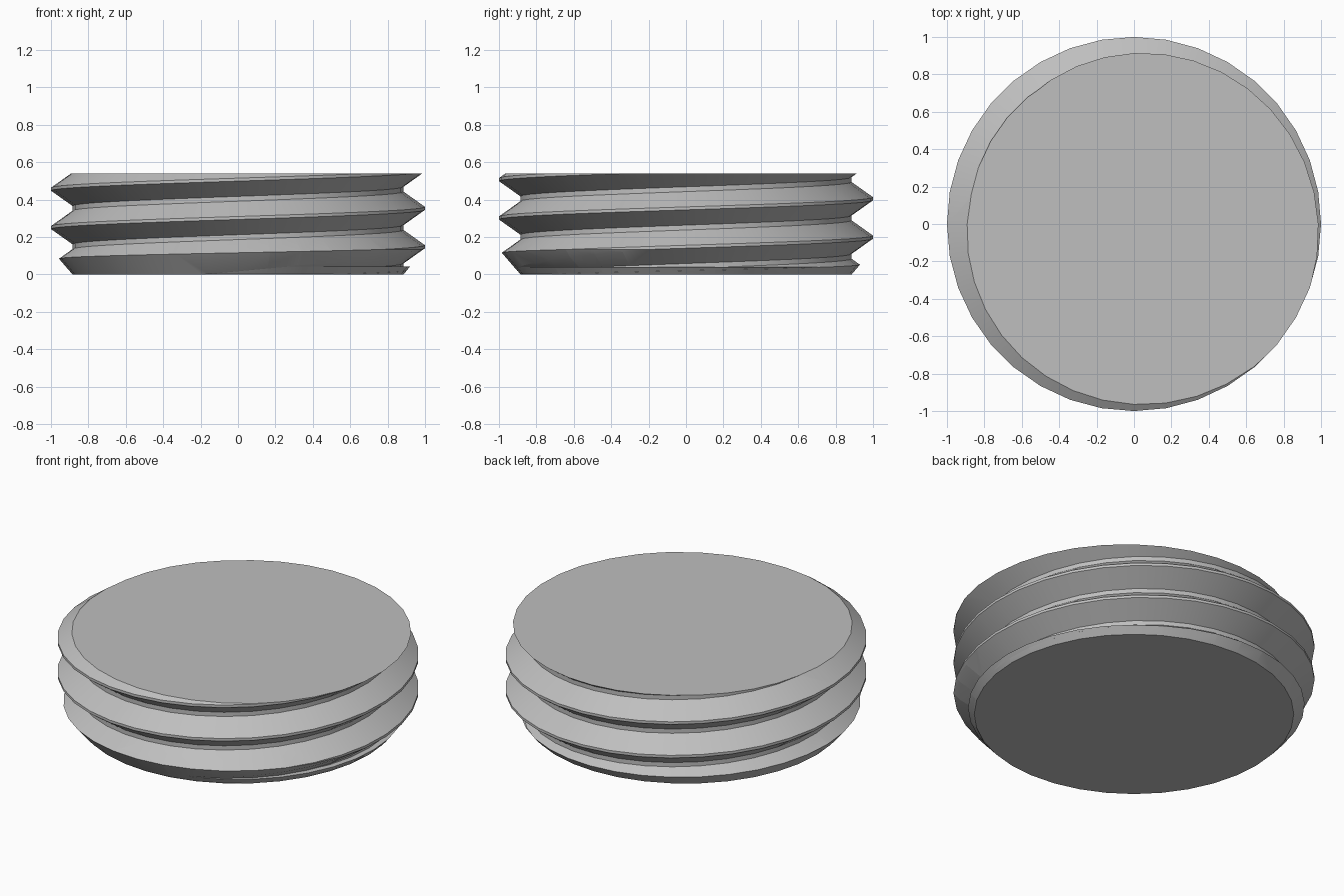
import bpy, bmesh, math
from mathutils import Vector

cube = bpy.data.objects.get("Cube")
if cube:
    bpy.data.objects.remove(cube)

SIDES, PITCH, HEIGHT = 36, 0.205, 0.54
CREST, ROOT = 1.0, 0.885
CREST_FLAT, ROOT_FLAT = 0.008, 0.013   # half heights of the flats
CREST_Z = 0.353                        # crest height at angle zero
TAPER = 0.86                           # outward slope of the bottom chamfer

grey = bpy.data.materials.new("plain_grey")
grey.use_nodes = True
colour = (0.52, 0.52, 0.52, 1)
grey.diffuse_color = colour
grey.node_tree.nodes["Principled BSDF"].inputs["Base Color"].default_value = colour


def make_object(name, bm):
    bmesh.ops.recalc_face_normals(bm, faces=bm.faces)
    mesh = bpy.data.meshes.new(name)
    bm.to_mesh(mesh)
    bm.free()
    mesh.materials.append(grey)
    obj = bpy.data.objects.new(name, mesh)
    bpy.context.collection.objects.link(obj)
    return obj


def frustum(name, z0, z1, inset):
    """Chamfer-shaped cone section, used as cutter and as rim."""
    bm = bmesh.new()
    rings = []
    for z in (z0, z1):
        r = ROOT + TAPER * z - inset
        rings.append([bm.verts.new((r * math.cos(2 * math.pi * i / SIDES),
                                    r * math.sin(2 * math.pi * i / SIDES), z))
                      for i in range(SIDES)])
    for i in range(SIDES):
        j = (i + 1) % SIDES
        bm.faces.new((rings[0][i], rings[0][j], rings[1][j], rings[1][i]))
    bm.faces.new(rings[0])
    bm.faces.new(rings[1])
    return make_object(name, bm)


# Threaded wall: one profile swept along a helix, trimmed flat and capped
half = PITCH / 2
profile = [(ROOT, ROOT_FLAT - half), (CREST, -CREST_FLAT), (CREST, CREST_FLAT),
           (ROOT, half - ROOT_FLAT), (ROOT, half + ROOT_FLAT)]
bm = bmesh.new()
previous = None
for step in range(-4 * SIDES, 3 * SIDES + 1):
    a = 2 * math.pi * step / SIDES
    lift = CREST_Z + PITCH * step / SIDES
    column = [bm.verts.new((r * math.cos(a), r * math.sin(a), z + lift)) for r, z in profile]
    if previous:
        for k in range(len(profile) - 1):
            bm.faces.new((previous[k], column[k], column[k + 1], previous[k + 1]))
    previous = column
bmesh.ops.remove_doubles(bm, verts=bm.verts, dist=1e-5)
for z, normal in ((0, (0, 0, -1)), (HEIGHT, (0, 0, 1))):
    bmesh.ops.bisect_plane(bm, geom=bm.verts[:] + bm.edges[:] + bm.faces[:], dist=1e-5,
                           plane_co=(0, 0, z), plane_no=normal, clear_outer=True)
bmesh.ops.holes_fill(bm, edges=[e for e in bm.edges if e.is_boundary], sides=0)
disc = make_object("threaded_disc", bm)

# Chamfer the bottom, keeping a low lip below where the groove begins
chamfer = frustum("chamfer_cutter", -0.1, 0.8, 0)
rim = frustum("base_rim", 0.002, 0.041, 0.001)
for helper, operation in ((chamfer, 'INTERSECT'), (rim, 'UNION')):
    mod = disc.modifiers.new(operation.title(), 'BOOLEAN')
    mod.operation = operation
    mod.object = helper
    mod.solver = 'EXACT'
    bpy.context.view_layer.objects.active = disc
    bpy.ops.object.modifier_apply(modifier=mod.name)
for helper in (chamfer, rim):
    bpy.data.objects.remove(helper)

bpy.ops.object.select_all(action='DESELECT')
disc.select_set(True)
bpy.context.view_layer.objects.active = disc
bpy.ops.object.shade_smooth_by_angle(angle=math.radians(25))
